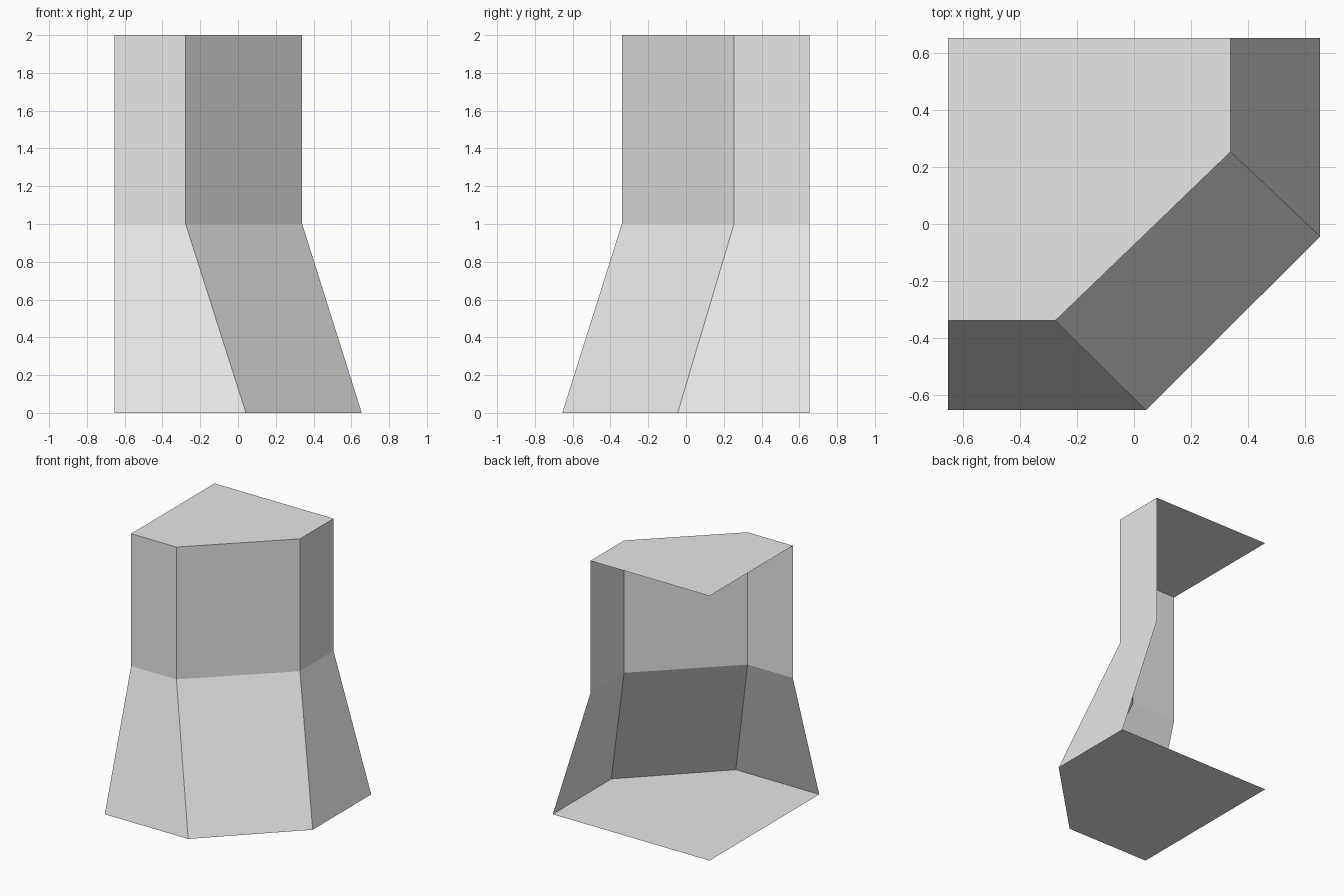
import bpy
import bmesh

if "Cube" in bpy.data.objects:
    bpy.data.objects.remove(bpy.data.objects["Cube"])

EDGE = 0.655
# Open corner profiles, left end to back end
BASE = [(-EDGE, -EDGE), (0.042, -EDGE), (EDGE, -0.044), (EDGE, EDGE)]
NECK = [(-EDGE, -0.34), (-0.277, -0.34), (0.34, 0.254), (0.34, EDGE)]
BACK_CORNER = (-EDGE, EDGE)

grey = bpy.data.materials.new("light grey")
grey.diffuse_color = (0.8, 0.8, 0.8, 1)
grey.use_nodes = True
grey.node_tree.nodes["Principled BSDF"].inputs["Base Color"].default_value = grey.diffuse_color


def finish(name, bm):
    mesh = bpy.data.meshes.new(name)
    bm.to_mesh(mesh)
    bm.free()
    mesh.materials.append(grey)
    obj = bpy.data.objects.new(name, mesh)
    bpy.context.collection.objects.link(obj)
    return obj


def wall(name, low, z0, high, z1):
    """Open strip of flat panels between two profiles."""
    bm = bmesh.new()
    a = [bm.verts.new((x, y, z0)) for x, y in low]
    b = [bm.verts.new((x, y, z1)) for x, y in high]
    for i in range(len(a) - 1):
        bm.faces.new((a[i], a[i + 1], b[i + 1], b[i]))
    return finish(name, bm)


def cap(name, profile, z, up):
    """Flat five-sided cap closed at the back corner."""
    bm = bmesh.new()
    verts = [bm.verts.new((x, y, z)) for x, y in profile + [BACK_CORNER]]
    bm.faces.new(verts if up else verts[::-1])
    return finish(name, bm)


# Walls: flared foot and straight upper part, open on the left and back
wall("flared_wall", BASE, 0, NECK, 1)
wall("upper_wall", NECK, 1, NECK, 2)

# Floor and top
cap("floor", BASE, 0, False)
cap("top", NECK, 2, True)
